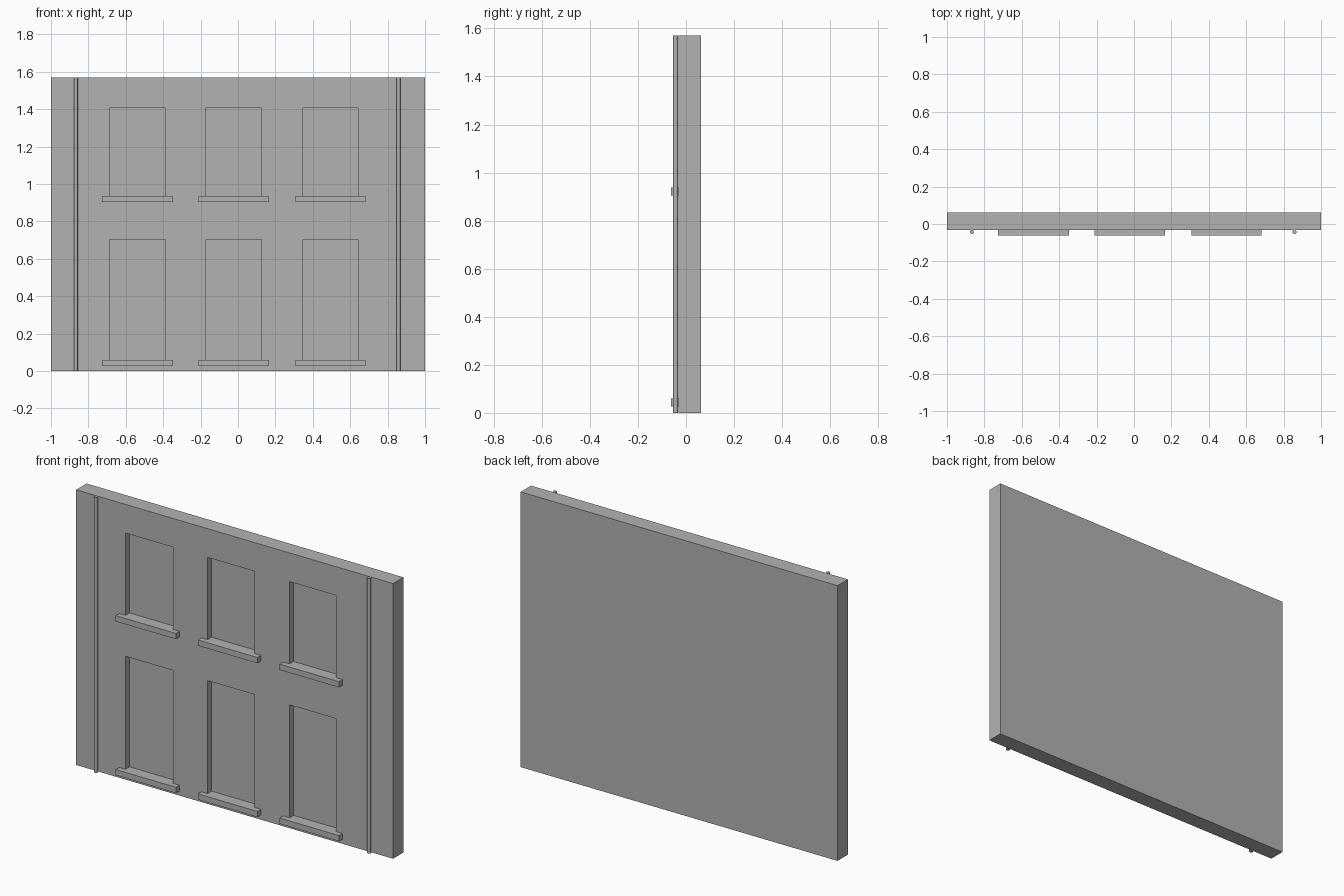
import bpy
import bmesh
from mathutils import Vector

cube = bpy.data.objects.get("Cube")
if cube:
    bpy.data.objects.remove(cube)

stone = bpy.data.materials.new("plain grey")
stone.use_nodes = True
GREY = (0.45, 0.45, 0.45, 1)
stone.diffuse_color = GREY
stone.node_tree.nodes["Principled BSDF"].inputs["Base Color"].default_value = GREY

HEIGHT, FRONT, BACK, SILL_FRONT, RECESS = 1.57, -0.031, 0.0625, -0.0625, 0.036
COLUMNS = {"right": (-0.688, -0.388), "middle": (-0.17, 0.126), "left": (0.347, 0.641)}
ROWS = {"lower": (0.059, 0.703), "upper": (0.937, 1.406)}


def finish(bm, name):
    mesh = bpy.data.meshes.new(name)
    bmesh.ops.recalc_face_normals(bm, faces=bm.faces)
    bm.to_mesh(mesh)
    bm.free()
    mesh.materials.append(stone)
    obj = bpy.data.objects.new(name, mesh)
    bpy.context.collection.objects.link(obj)
    return obj


def box(low, high):
    bm = bmesh.new()
    low, high = Vector(low), Vector(high)
    bmesh.ops.create_cube(bm, size=1)
    bmesh.ops.scale(bm, vec=high - low, verts=bm.verts)
    bmesh.ops.translate(bm, vec=(low + high) / 2, verts=bm.verts)
    return bm


# Wall slab, sliced along the window edges
bm = box((-1, FRONT, 0), (1, BACK, HEIGHT))
cuts = [(Vector((x, 0, 0)), Vector((1, 0, 0))) for c in COLUMNS.values() for x in c]
cuts += [(Vector((0, 0, z)), Vector((0, 0, 1))) for r in ROWS.values() for z in r]
for point, normal in cuts:
    bmesh.ops.bisect_plane(bm, geom=bm.verts[:] + bm.edges[:] + bm.faces[:],
                           plane_co=point, plane_no=normal)


# Window recesses pushed back from the front face
def is_window(face):
    c = face.calc_center_median()
    return (c.y < FRONT + 0.001
            and any(a < c.x < b for a, b in COLUMNS.values())
            and any(a < c.z < b for a, b in ROWS.values()))


panes = [f for f in bm.faces if is_window(f)]
moved = bmesh.ops.extrude_face_region(bm, geom=panes)["geom"]
bmesh.ops.translate(bm, vec=(0, RECESS, 0),
                    verts=[v for v in moved if isinstance(v, bmesh.types.BMVert)])
bmesh.ops.delete(bm, geom=[f for f in panes if f.is_valid], context="FACES")
bmesh.ops.dissolve_limit(bm, angle_limit=0.01, verts=bm.verts, edges=bm.edges)
bmesh.ops.triangulate(bm, faces=[f for f in bm.faces if len(f.verts) > 4])
finish(bm, "wall")

# Window sills, slightly wider than the openings
for row, (bottom, _) in ROWS.items():
    for column, (x0, x1) in COLUMNS.items():
        sill = box((x0 - 0.04, SILL_FRONT, bottom - 0.033),
                   (x1 + 0.04, FRONT, bottom))
        finish(sill, f"{row}_{column}_sill")

# Drainpipes running the full height
for side, x in (("right", -0.867), ("left", 0.858)):
    bm = bmesh.new()
    bmesh.ops.create_cone(bm, cap_ends=True, segments=16, radius1=0.0105,
                          radius2=0.0105, depth=HEIGHT)
    bmesh.ops.translate(bm, vec=(x, -0.043, HEIGHT / 2), verts=bm.verts)
    pipe = finish(bm, f"{side}_drainpipe")
    bpy.ops.object.select_all(action="DESELECT")
    pipe.select_set(True)
    bpy.context.view_layer.objects.active = pipe
    bpy.ops.object.shade_smooth_by_angle()
